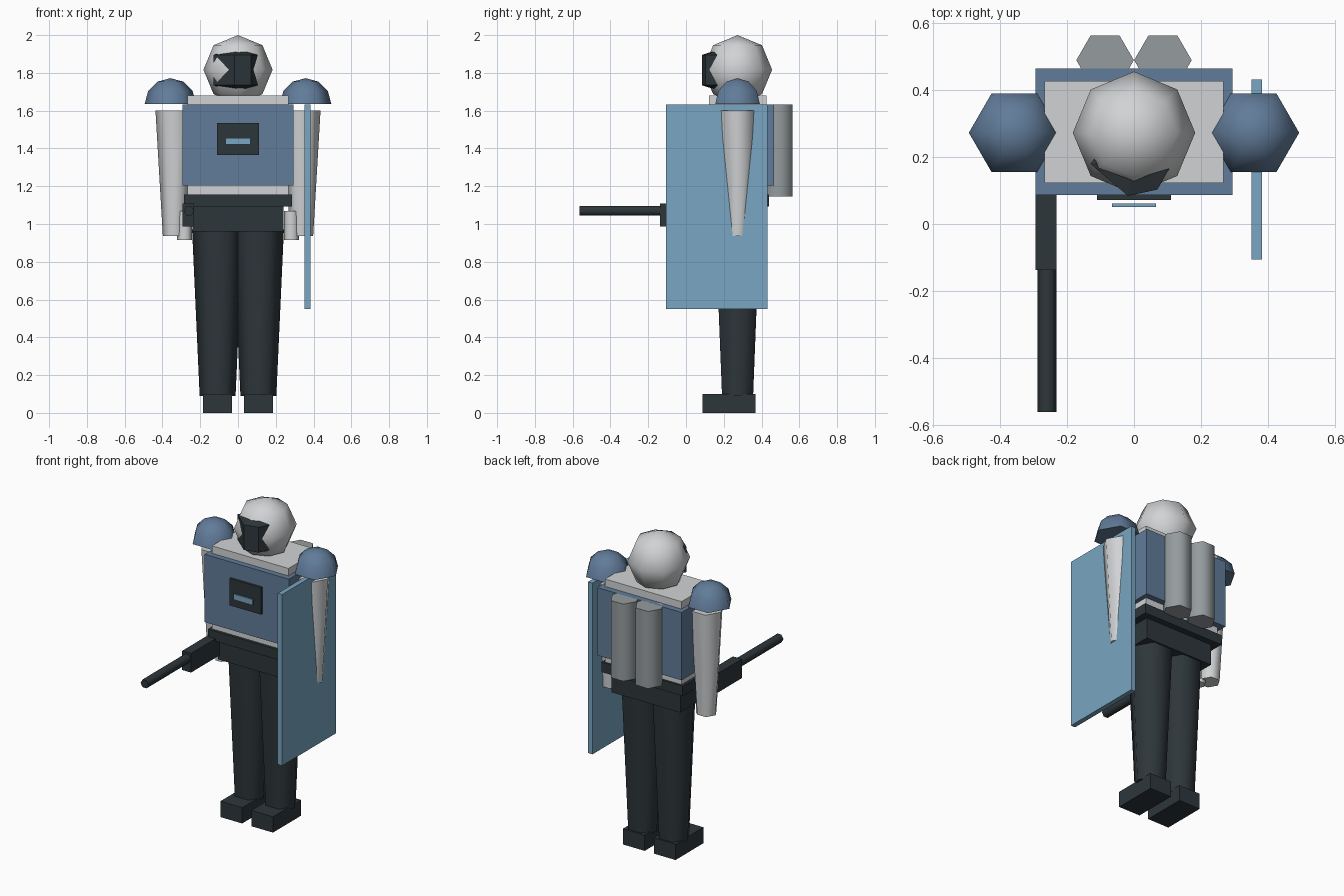
import bpy, bmesh
from math import sin, cos, pi, radians
from mathutils import Matrix

if "Cube" in bpy.data.objects:
    bpy.data.objects.remove(bpy.data.objects["Cube"])


def material(name, rgb):
    m = bpy.data.materials.new(name)
    m.use_nodes = True
    m.diffuse_color = (*rgb, 1)
    bsdf = next(n for n in m.node_tree.nodes if n.type == 'BSDF_PRINCIPLED')
    bsdf.inputs["Base Color"].default_value = (*rgb, 1)
    return m


light = material("light_grey", (0.64, 0.65, 0.66))
steel = material("tank_grey", (0.30, 0.33, 0.34))
blue = material("armour_blue", (0.12, 0.20, 0.32))
pale = material("shield_blue", (0.19, 0.38, 0.54))
dark = material("charcoal", (0.027, 0.037, 0.043))


def finish(name, bm, mat, smooth=False):
    bmesh.ops.recalc_face_normals(bm, faces=bm.faces)
    mesh = bpy.data.meshes.new(name)
    bm.to_mesh(mesh)
    bm.free()
    mesh.materials.append(mat)
    if smooth:
        mesh.shade_smooth()
        mesh.set_sharp_from_angle(angle=radians(70))
    ob = bpy.data.objects.new(name, mesh)
    bpy.context.scene.collection.objects.link(ob)
    return ob


def box(name, mat, x, y, z):
    """Box from its (min, max) range on each axis."""
    bm = bmesh.new()
    bmesh.ops.create_cube(bm, size=1)
    for v in bm.verts:
        v.co = [(a + b) / 2 + c * (b - a) for (a, b), c in zip((x, y, z), v.co)]
    return finish(name, bm, mat)


def skin(bm, rings):
    """Join rings of points into a capped solid."""
    loops = [[bm.verts.new(p) for p in ring] for ring in rings]
    n = len(loops[0])
    for a, b in zip(loops, loops[1:]):
        for i in range(n):
            j = (i + 1) % n
            bm.faces.new((a[i], a[j], b[j], b[i]))
    bm.faces.new(loops[0])
    bm.faces.new(loops[-1])


def turned(name, mat, profile, sides, centre, along_y=False):
    """Solid of few sides from a (radius, height) profile."""
    bm = bmesh.new()
    skin(bm, [[(r * cos(2 * pi * i / sides), r * sin(2 * pi * i / sides), z)
               for i in range(sides)] for r, z in profile])
    bmesh.ops.remove_doubles(bm, verts=bm.verts, dist=0.0005)
    if along_y:
        bm.transform(Matrix.Rotation(pi / 2, 4, 'X'))
    bm.transform(Matrix.Translation(centre))
    return finish(name, bm, mat, True)


def arc(radius, start, steps):
    """Profile of a sphere from an angle up to the pole."""
    angles = [start + (pi / 2 - start) * i / steps for i in range(steps + 1)]
    return [(radius * cos(a), radius * sin(a)) for a in angles]


MID = 0.273  # body centre line in y

# Head and visor
turned("head", light, arc(0.183, -pi / 2, 4), 8, (0, MID, 1.817))
outline = [(-0.13, 0.18), (-0.018, 0.084), (0.07, 0.103), (0.105, 0.165), (0.09, 0.22), (-0.1, 0.22)]
levels = [(1.715, 0.55), (1.735, 1), (1.895, 1), (1.915, 0.55)]
bm = bmesh.new()
skin(bm, [[(x * s, 0.22 + (y - 0.22) * s, z) for x, y in outline] for z, s in levels])
finish("visor", bm, dark)

# Torso, vest, belt and hips
box("torso", light, (-0.268, 0.268), (0.122, 0.427), (1.13, 1.68))
box("vest", blue, (-0.295, 0.295), (0.087, 0.465), (1.204, 1.633))
box("belt", dark, (-0.285, 0.285), (0.105, 0.44), (1.092, 1.155))
box("hips", dark, (-0.24, 0.24), (0.145, 0.40), (0.96, 1.10))

# Chest panel and its screen
box("chest_panel", dark, (-0.11, 0.11), (0.072, 0.09), (1.365, 1.535))
box("chest_screen", pale, (-0.066, 0.066), (0.051, 0.062), (1.42, 1.456))

# Paired parts
for side, s in (("left", 1), ("right", -1)):
    turned(side + "_leg", dark, [(0.095, 0.09), (0.135, 0.97)], 6, (s * 0.108, MID, 0))
    box(side + "_foot", dark, (s * 0.108 - 0.076, s * 0.108 + 0.076), (0.087, 0.367), (0, 0.1))
    turned(side + "_arm", light, [(0.061, 0.937), (0.1, 1.6)], 6, (s * 0.337, MID, 0))
    turned(side + "_hand", light, [(0.04, 0.915), (0.04, 1.07)], 6, (s * 0.283, 0.24, 0))
    turned(side + "_shoulder", blue, arc(0.136, 0, 3), 6, (s * 0.358, MID, 1.636))
    turned(side + "_tank", steel, [(0.086, 1.145), (0.086, 1.633)], 6, (s * 0.0865, 0.49, 0))

# Shield on the left arm
box("shield", pale, (0.352, 0.383), (-0.106, 0.432), (0.55, 1.633))

# Blaster in the right hand
box("blaster_body", dark, (-0.294, -0.232), (-0.138, 0.2), (0.987, 1.108))
turned("blaster_barrel", dark, [(0.028, 0.1), (0.028, 0.563)], 6, (-0.26, 0, 1.07), True)
